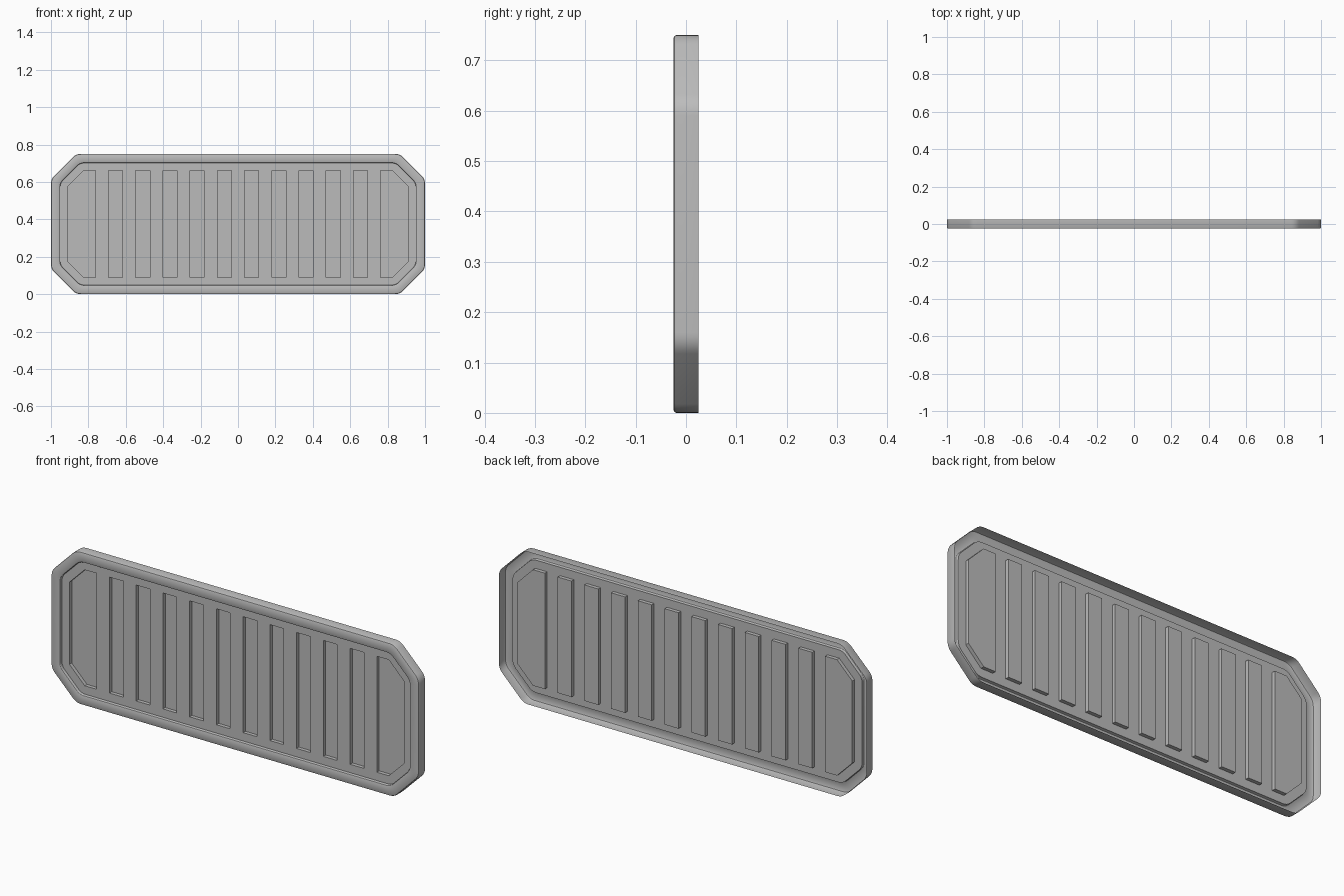
import bpy, bmesh, math
from mathutils import Vector

if "Cube" in bpy.data.objects:
    bpy.data.objects.remove(bpy.data.objects["Cube"])

HX, HZ, CHAMFER = 1.0, 0.375, 0.135
PANEL_Y, POCKET_Y = -0.01, 0.008

grey = bpy.data.materials.new("plain grey")
grey.diffuse_color = (0.5, 0.5, 0.5, 1)
grey.use_nodes = True
grey.node_tree.nodes["Principled BSDF"].inputs["Base Color"].default_value = grey.diffuse_color


def octagon(inset, y, tangent=0.025, steps=5):
    """Chamfered rectangle with softened corners, as a closed list of points."""
    hx, hz = HX - inset, HZ - inset
    c = CHAMFER - inset * (2 - math.sqrt(2))
    pts = [Vector((px, y, pz + HZ)) for px, pz in (
        (hx, -hz + c), (hx, hz - c), (hx - c, hz), (-hx + c, hz),
        (-hx, hz - c), (-hx, -hz + c), (-hx + c, -hz), (hx - c, -hz))]
    out = []
    for i, p in enumerate(pts):
        a = p + (pts[i - 1] - p).normalized() * tangent
        b = p + (pts[(i + 1) % 8] - p).normalized() * tangent
        for k in range(steps + 1):
            t = k / steps
            out.append(a * (1 - t) ** 2 + p * 2 * t * (1 - t) + b * t * t)
    return out


def add_loop(bm, pts):
    return [bm.verts.new(p) for p in pts]


def bridge(bm, a, b):
    n = len(a)
    for i in range(n):
        j = (i + 1) % n
        bm.faces.new((a[i], a[j], b[j], b[i]))


def finish(bm, name):
    bmesh.ops.recalc_face_normals(bm, faces=bm.faces)
    bm.normal_update()
    # front side faces -y
    if sum(f.normal.y * f.calc_area() for f in bm.faces) > 0:
        bmesh.ops.reverse_faces(bm, faces=bm.faces)
    me = bpy.data.meshes.new(name)
    bm.to_mesh(me)
    bm.free()
    me.materials.append(grey)
    ob = bpy.data.objects.new(name, me)
    bpy.context.collection.objects.link(ob)
    bpy.ops.object.select_all(action='DESELECT')
    ob.select_set(True)
    bpy.context.view_layer.objects.active = ob
    bpy.ops.object.shade_smooth_by_angle(angle=math.radians(30))


# frame: hollow-backed rim with soft front edges and a step down to the panel
bm = bmesh.new()
profile = [(0, 0.025), (0, -0.019), (0.002, -0.023), (0.006, -0.025),
           (0.044, -0.025), (0.047, -0.0235), (0.049, -0.02), (0.049, PANEL_Y)]
loops = [add_loop(bm, octagon(d, y)) for d, y in profile]
for a, b in zip(loops, loops[1:]):
    bridge(bm, a, b)
finish(bm, "frame")

# ribbed panel: thin sheet with pockets pressed towards the back
PITCH, HALF_W, Z0, Z1 = 0.1455, 0.0375, 0.09, 0.66
outlines = []
for i in range(10):
    x = (i - 4.5) * PITCH
    outlines.append([(x - HALF_W, Z0), (x + HALF_W, Z0),
                     (x + HALF_W, Z1), (x - HALF_W, Z1)])
xi, xo, c = 5.5 * PITCH - HALF_W, 0.91, 0.083
for s in (-1, 1):   # chamfered end pockets
    outlines.append([(s * xi, Z0), (s * (xo - c), Z0), (s * xo, Z0 + c),
                     (s * xo, Z1 - c), (s * (xo - c), Z1), (s * xi, Z1)])

bm = bmesh.new()
rims = [add_loop(bm, octagon(0.049, PANEL_Y))]
rims += [add_loop(bm, [(x, PANEL_Y, z) for x, z in o]) for o in outlines]
edges = [bm.edges.new((r[i - 1], r[i])) for r in rims for i in range(len(r))]
bmesh.ops.triangle_fill(bm, use_beauty=True, use_dissolve=False,
                        edges=edges, normal=(0, -1, 0))
for rim, o in zip(rims[1:], outlines):
    floor = add_loop(bm, [(x, POCKET_Y, z) for x, z in o])
    bridge(bm, rim, floor)
    bm.faces.new(floor)
finish(bm, "ribbed_panel")
